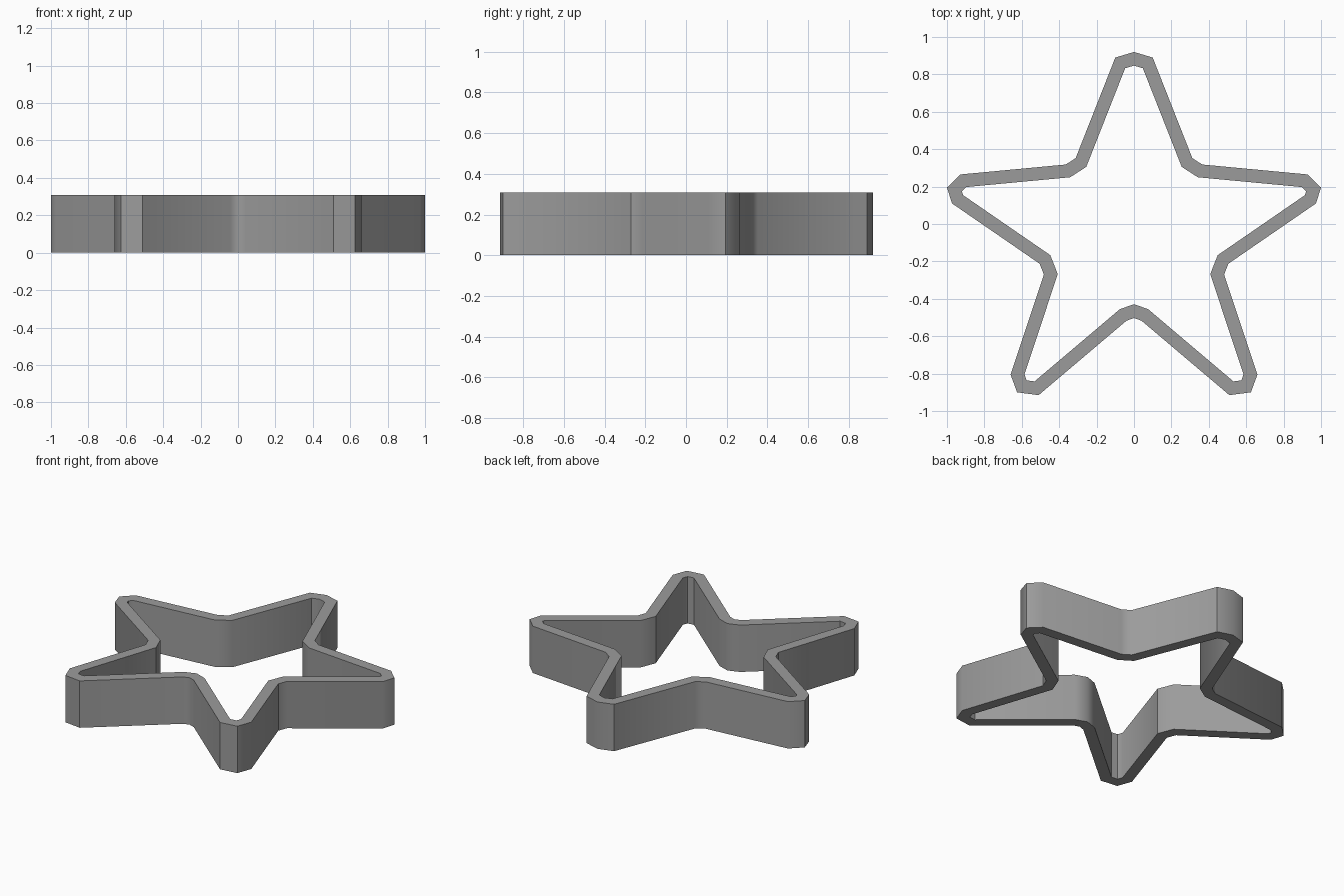
import bpy, bmesh, math
from mathutils import Vector

if "Cube" in bpy.data.objects:
    bpy.data.objects.remove(bpy.data.objects["Cube"])

HEIGHT = 0.308
WALL = 0.07

# Right half of the outer outline, clockwise from the top tip to the bottom notch
half = [(0, 0.92), (0.10, 0.89), (0.312, 0.352), (0.365, 0.318),
        (0.928, 0.265), (1.0, 0.195), (0.973, 0.11), (0.505, -0.212),
        (0.482, -0.27), (0.66, -0.805), (0.625, -0.90), (0.51, -0.915),
        (0.04, -0.517), (0, -0.503)]
outer = [Vector(p) for p in half] + [Vector((-x, y)) for x, y in half[-2:0:-1]]


def inset(points, dist):
    """Mitred inward offset of a clockwise closed outline."""
    result = []
    for i, p in enumerate(points):
        a = (p - points[i - 1]).normalized()
        b = (points[(i + 1) % len(points)] - p).normalized()
        na, nb = Vector((a.y, -a.x)), Vector((b.y, -b.x))
        result.append(p + (na + nb) * dist / (1 + na.dot(nb)))
    return result


inner = inset(outer, WALL)

# Star-shaped wall, open at top and bottom
bm = bmesh.new()
rings = [[bm.verts.new((p.x, p.y, z)) for p in loop]
         for loop, z in ((outer, 0), (outer, HEIGHT), (inner, HEIGHT), (inner, 0))]
n = len(outer)
for k in range(4):
    r, s = rings[k], rings[(k + 1) % 4]
    for i in range(n):
        j = (i + 1) % n
        bm.faces.new((r[i], r[j], s[j], s[i]))
bmesh.ops.recalc_face_normals(bm, faces=bm.faces)
mesh = bpy.data.meshes.new("star_cutter")
bm.to_mesh(mesh)
bm.free()

star = bpy.data.objects.new("star_cutter", mesh)
bpy.context.collection.objects.link(star)
grey = bpy.data.materials.new("grey metal")
grey.diffuse_color = (0.33, 0.33, 0.33, 1)
grey.use_nodes = True
grey.node_tree.nodes["Principled BSDF"].inputs["Base Color"].default_value = grey.diffuse_color
mesh.materials.append(grey)

# Soft shading around the notches, crisp rims and tips
bpy.context.view_layer.objects.active = star
star.select_set(True)
bpy.ops.object.shade_smooth_by_angle(angle=math.radians(40))
